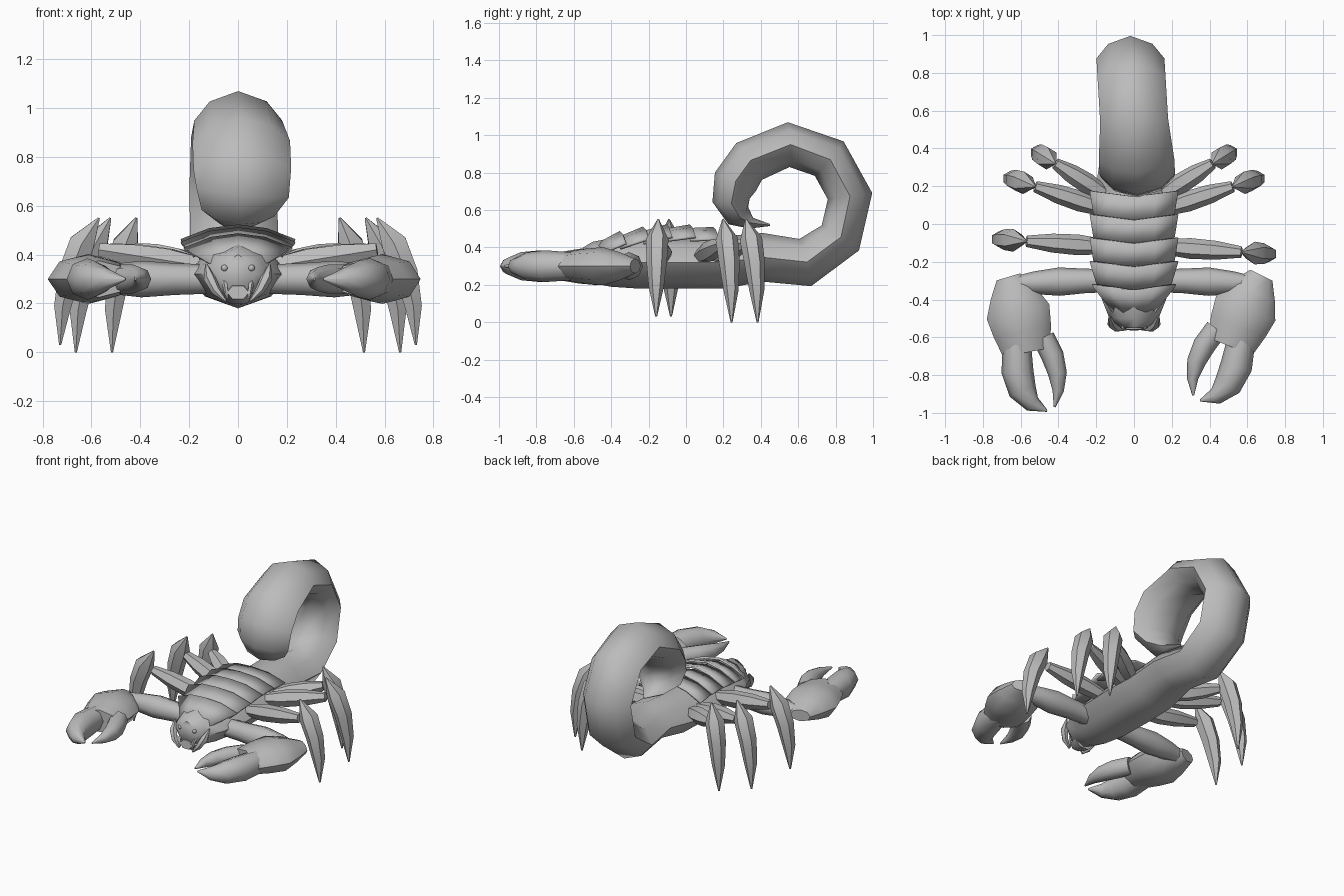
import bpy, bmesh, math
from mathutils import Vector, Matrix

default_cube = bpy.data.objects.get("Cube")
if default_cube:
    bpy.data.objects.remove(default_cube)

# Single shell colour
shade = 0.5
shell_grey = bpy.data.materials.new("shell_grey")
shell_grey.use_nodes = True
shell_grey.diffuse_color = (shade, shade, shade, 1)
principled = shell_grey.node_tree.nodes["Principled BSDF"]
principled.inputs["Base Color"].default_value = shell_grey.diffuse_color

ACROSS, ALONG = Vector((1, 0, 0)), Vector((0, 1, 0))
POINT = 0.005


def finish(name, bm, sharp_angle=50):
    """Turn a bmesh into a shaded, coloured object."""
    bmesh.ops.recalc_face_normals(bm, faces=bm.faces)
    mesh = bpy.data.meshes.new(name)
    bm.to_mesh(mesh)
    bm.free()
    mesh.materials.append(shell_grey)
    obj = bpy.data.objects.new(name, mesh)
    bpy.context.collection.objects.link(obj)
    bpy.ops.object.select_all(action="DESELECT")
    obj.select_set(True)
    bpy.context.view_layer.objects.active = obj
    bpy.ops.object.shade_smooth_by_angle(angle=math.radians(sharp_angle))
    return obj


def loft(name, path, widths, heights, side, sides=8, transform=None, pinch=1):
    """Skin rings placed square to a path; pinch above one makes them more diamond-like."""
    def shaped(value):
        return math.copysign(abs(value) ** pinch, value)

    bm = bmesh.new()
    rings = []
    for i, (centre, width, height) in enumerate(zip(path, widths, heights)):
        ahead, behind = path[min(i + 1, len(path) - 1)], path[max(i - 1, 0)]
        tangent = (ahead - behind).normalized()
        u = (side - tangent * side.dot(tangent)).normalized()
        v = tangent.cross(u)
        angles = [math.tau * k / sides for k in range(sides)]
        rings.append([bm.verts.new(centre + u * shaped(math.cos(a)) * width
                                   + v * shaped(math.sin(a)) * height) for a in angles])
    for ring, following in zip(rings, rings[1:]):
        for k in range(sides):
            j = (k + 1) % sides
            bm.faces.new((ring[k], ring[j], following[j], following[k]))
    bm.faces.new(rings[0])
    bm.faces.new(rings[-1])
    if transform:
        bmesh.ops.transform(bm, matrix=transform, verts=bm.verts)
    return finish(name, bm)


def limb(name, start, bend, end, radii, side, flatness=1, sides=8, transform=None):
    """Loft along a quadratic curve with evenly spaced radii."""
    start, bend, end = Vector(start), Vector(bend), Vector(end)
    steps = [i / (len(radii) - 1) for i in range(len(radii))]
    path = [start.lerp(bend, t).lerp(bend.lerp(end, t), t) for t in steps]
    return loft(name, path, radii, [r * flatness for r in radii], side, sides, transform)


# Torso running into a tail curled on a circle, ending in a stinger
path = [Vector((0, y, 0.32)) for y in (-0.55, -0.5, -0.4, -0.25, 0, 0.2)]
widths = [0.07, 0.13, 0.17, 0.2, 0.21, 0.2]
heights = [0.08, 0.11, 0.13, 0.14, 0.14, 0.14]
curl_centre, curl_radius = Vector((0, 0.56, 0.63)), 0.32
for i, degrees in enumerate((-118, -76, -34, 8, 50, 92, 134, 158, 176)):
    angle = math.radians(degrees)
    direction = Vector((-0.06 * math.cos(angle), math.cos(angle), math.sin(angle)))
    path.append(curl_centre + direction * curl_radius)
    widths.append(0.18 if i < 6 else 0.2)
    heights.append(0.13 if i < 2 else 0.12)
widths[-1], heights[-1] = 0.19, 0.1
path += [Vector((0, 0.28, 0.57)), Vector((0, 0.35, 0.53)), Vector((0, 0.45, 0.52))]
widths += [0.15, 0.08, POINT]
heights += [0.07, 0.03, POINT]
loft("torso_and_tail", path, widths, heights, ACROSS, pinch=1.25)


# Overlapping back plates that follow the arch of the torso
def crest_height(y):
    return 0.525 - 0.4 * (y + 0.02) ** 2


def half_width(y):
    return 0.235 - 2 * min(0, y + 0.25) ** 2


plate_count, plate_pitch = 5, 0.125
for i in range(plate_count):
    front = -0.48 + plate_pitch * i
    rear = front + plate_pitch + 0.03
    bm = bmesh.new()
    edges = []
    for y, inset, lift, notch in ((front, 0.025, -0.02, 0), (rear, 0, 0, 0.03)):
        edge = []
        for k in range(-2, 3):
            f = k / 2
            edge.append(bm.verts.new((f * (half_width(y) - inset), y - notch * (1 - abs(f)),
                                      crest_height(y) + lift - 0.06 * f * f)))
        edges.append(edge)
    for k in range(4):
        bm.faces.new((edges[0][k], edges[0][k + 1], edges[1][k + 1], edges[1][k]))
    plate = finish(f"back_plate_{i + 1}", bm, 25)
    solid = plate.modifiers.new("thickness", "SOLIDIFY")
    solid.thickness = 0.014
    solid.offset = -1

mirror = Matrix.Scale(-1, 4, ACROSS)
for side_name, flip in (("left", Matrix.Identity(4)), ("right", mirror)):
    on_left = side_name == "left"

    # Walking legs fan out from the torso: root, fan angle, reach
    front_fan = -4 if on_left else 4
    for leg, root_y, fan, reach in (("front", -0.12, front_fan, 0.57),
                                    ("middle", 0.08, 18, 0.53),
                                    ("rear", 0.16, 32, 0.42)):
        fan = math.radians(fan)
        outward = Vector((math.cos(fan), math.sin(fan), 0)) * reach
        root = Vector((0.16, root_y, 0.355))
        joint = root + outward * 0.72
        joint.z = 0.42
        foot = root + outward
        foot.z = 0.03 if leg == "front" else 0
        peak = joint.copy()
        peak.z = 0.55
        shin_bow = foot.copy()
        shin_bow.z = joint.z - 0.06
        limb(f"{side_name}_{leg}_upper_leg", root, (root + joint) / 2, joint,
             [0.04, 0.055, 0.05, 0.03], ALONG, sides=6, transform=flip)
        limb(f"{side_name}_{leg}_lower_leg", peak, shin_bow, foot,
             [POINT, 0.06, 0.055, 0.04, POINT], ALONG, sides=6, transform=flip)

    # Pincer arm, palm and two curved fingers; the left pincer turns further in
    z = 0.3
    limb(f"{side_name}_pincer_arm", (0.12, -0.3, z), (0.4, -0.3, z), (0.66, -0.32, z),
         [0.06, 0.065, 0.075, 0.06, 0.035], ALONG, transform=flip)
    wrist = Vector((0.72, -0.33, 0))
    turn = Matrix.Rotation(math.radians(-10 if on_left else 0), 4, "Z")
    swing = flip @ Matrix.Translation(wrist) @ turn @ Matrix.Translation(-wrist)
    limb(f"{side_name}_pincer_palm", (0.665, -0.28, z), (0.61, -0.45, z), (0.57, -0.68, z),
         [0.065, 0.125, 0.17, 0.155, 0.125], ACROSS, 0.6, transform=swing)
    limb(f"{side_name}_outer_finger", (0.62, -0.64, z), (0.64, -0.95, z), (0.46, -0.99, z),
         [0.075, 0.085, 0.075, 0.045, POINT], ACROSS, transform=swing)
    limb(f"{side_name}_inner_finger", (0.48, -0.6, z), (0.36, -0.8, z), (0.42, -0.97, z),
         [0.06, 0.06, 0.05, 0.03, POINT], ACROSS, transform=swing)

    # Mandible, fang and eye
    limb(f"{side_name}_mandible", (0.13, -0.49, 0.36), (0.12, -0.56, 0.27), (0.05, -0.56, 0.21),
         [POINT, 0.025, 0.02, POINT], ACROSS, sides=6, transform=flip)
    limb(f"{side_name}_fang", (0.055, -0.54, 0.29), (0.05, -0.56, 0.26), (0.045, -0.56, 0.22),
         [0.012, 0.01, POINT], ACROSS, sides=5, transform=flip)
    bm = bmesh.new()
    eye_place = flip @ Matrix.Translation((0.055, -0.545, 0.345))
    bmesh.ops.create_uvsphere(bm, u_segments=8, v_segments=6, radius=0.014, matrix=eye_place)
    finish(f"{side_name}_eye", bm)

# Jutting mouth
limb("mouth", (0, -0.48, 0.24), (0, -0.52, 0.24), (0, -0.56, 0.245),
     [0.07, 0.06, 0.045], ACROSS, 0.7, sides=6)
